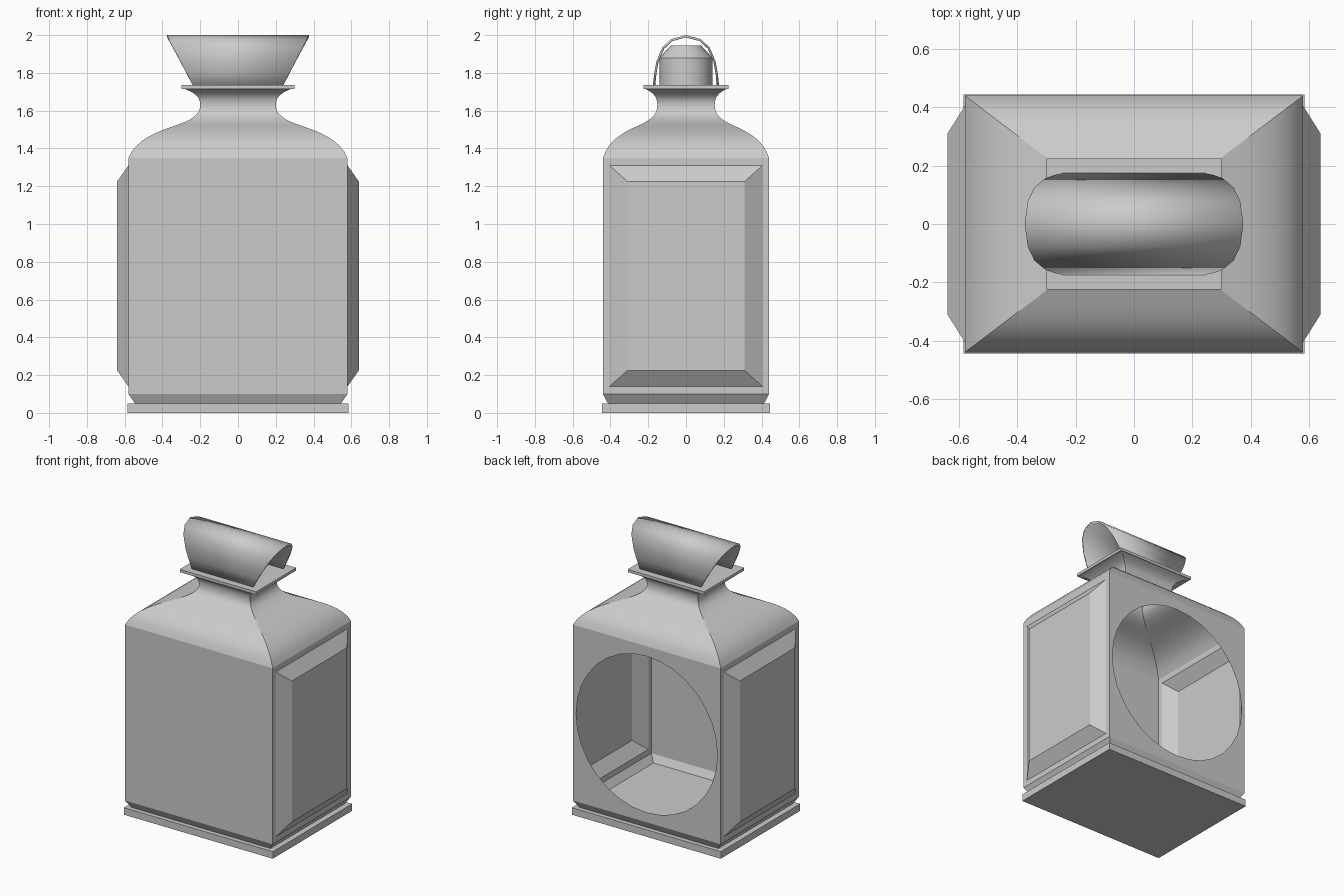
import bpy, bmesh, math
from mathutils import Vector
from mathutils.geometry import interpolate_bezier

if "Cube" in bpy.data.objects:
    bpy.data.objects.remove(bpy.data.objects["Cube"])


def finish(name, bm, angle=20, recalc=True):
    bmesh.ops.remove_doubles(bm, verts=bm.verts, dist=0.0005)
    if recalc:
        bmesh.ops.recalc_face_normals(bm, faces=bm.faces)
    me = bpy.data.meshes.new(name)
    bm.to_mesh(me)
    bm.free()
    for p in me.polygons:
        p.use_smooth = True
    me.set_sharp_from_angle(angle=math.radians(angle))
    ob = bpy.data.objects.new(name, me)
    bpy.context.collection.objects.link(ob)
    return ob


def box(name, hx, hy, z0, z1):
    bm = bmesh.new()
    bmesh.ops.create_cube(bm, size=1)
    for v in bm.verts:
        v.co = (v.co.x * 2 * hx, v.co.y * 2 * hy, z0 + (v.co.z + 0.5) * (z1 - z0))
    return finish(name, bm)


def bridge(bm, a, b, closed=True):
    n = len(a)
    for i in range(n if closed else n - 1):
        j = (i + 1) % n
        bm.faces.new((a[i], a[j], b[j], b[i]))


def ring(bm, pts):
    return [bm.verts.new(p) for p in pts]


HX, HY, Z0, Z1 = 0.58, 0.44, 0.10, 1.35
ZC, HZ = (Z0 + Z1) / 2, (Z1 - Z0) / 2
CORNERS = ((-1, -1), (1, -1), (1, 1), (-1, 1))
bm = bmesh.new()


def level(x, z):
    y = x * HY / HX
    return ring(bm, [(sx * x, sy * y, z) for sx, sy in CORNERS])


# Body: lower chamfer
bridge(bm, level(0.545, 0.05), level(HX, Z0))

# Body: curved shoulder, neck and flare
curves = [
    ((.58, 1.35), (.54, 1.45), (.42, 1.49), (.35, 1.515)),
    ((.35, 1.515), (.24, 1.55), (.20, 1.58), (.20, 1.63)),
    ((.20, 1.63), (.20, 1.68), (.24, 1.70), (.295, 1.72)),
]
profile = []
for c in curves:
    pts = interpolate_bezier(*[Vector((x, z, 0)) for x, z in c], 9)
    profile += pts if not profile else pts[1:]
rings = [level(p.x, p.y) for p in profile]
for a, b in zip(rings, rings[1:]):
    bridge(bm, a, b)

# Body: plain front wall
bm.faces.new(ring(bm, [(a * HX, -HY, ZC + b * HZ) for a, b in CORNERS]))

# Body: side walls with raised bevelled panels
for s in (-1, 1):
    loops = [ring(bm, [(s * x, a * y, ZC + b * z) for a, b in CORNERS])
             for x, y, z in ((HX, HY, HZ), (HX, .405, .585), (.64, .31, .50))]
    bridge(bm, loops[0], loops[1])
    bridge(bm, loops[1], loops[2])
    bm.faces.new(loops[2])

# Body: back wall with large round opening
N, R = 32, 0.555
hole, rim = [], []
for i in range(N):
    c, d = math.cos(2 * math.pi * i / N), math.sin(2 * math.pi * i / N)
    m = max(abs(c), abs(d))
    hole.append((R * c, HY, ZC + R * d))
    rim.append((HX * c / m, HY, ZC + HZ * d / m))
bridge(bm, ring(bm, rim), ring(bm, hole))
finish("lantern_body", bm)

# Base slab and top plate
box("base_slab", 0.585, 0.445, 0.0, 0.05)
box("top_plate", 0.30, 0.225, 1.715, 1.735)

# Vent cap under the handle
bm = bmesh.new()
loops = [ring(bm, [(r * math.cos(2 * math.pi * i / 24), r * math.sin(2 * math.pi * i / 24), z)
                   for i in range(24)])
         for r, z in ((.14, 1.73), (.14, 1.88), (.08, 1.945))]
bridge(bm, loops[0], loops[1])
bridge(bm, loops[1], loops[2])
bm.faces.new(loops[2])
finish("vent_cap", bm, 30)

# Flared arched strap handle
half = [(.175, 1.735), (.168, 1.80), (.157, 1.86), (.125, 1.935), (.078, 1.979)]
arch = half + [(0, 2.0)] + [(-y, z) for y, z in reversed(half)]
bm = bmesh.new()
edges = [ring(bm, [(s * (.24 + (z - 1.735) * .135 / .265), y, z) for y, z in arch])
         for s in (-1, 1)]
bridge(bm, edges[0], edges[1], closed=False)
bm.normal_update()
if sum(f.normal.z for f in bm.faces) < 0:
    bmesh.ops.reverse_faces(bm, faces=bm.faces)
handle = finish("handle", bm, 40, recalc=False)
mod = handle.modifiers.new("thickness", 'SOLIDIFY')
mod.thickness = 0.012
mod.offset = -1
